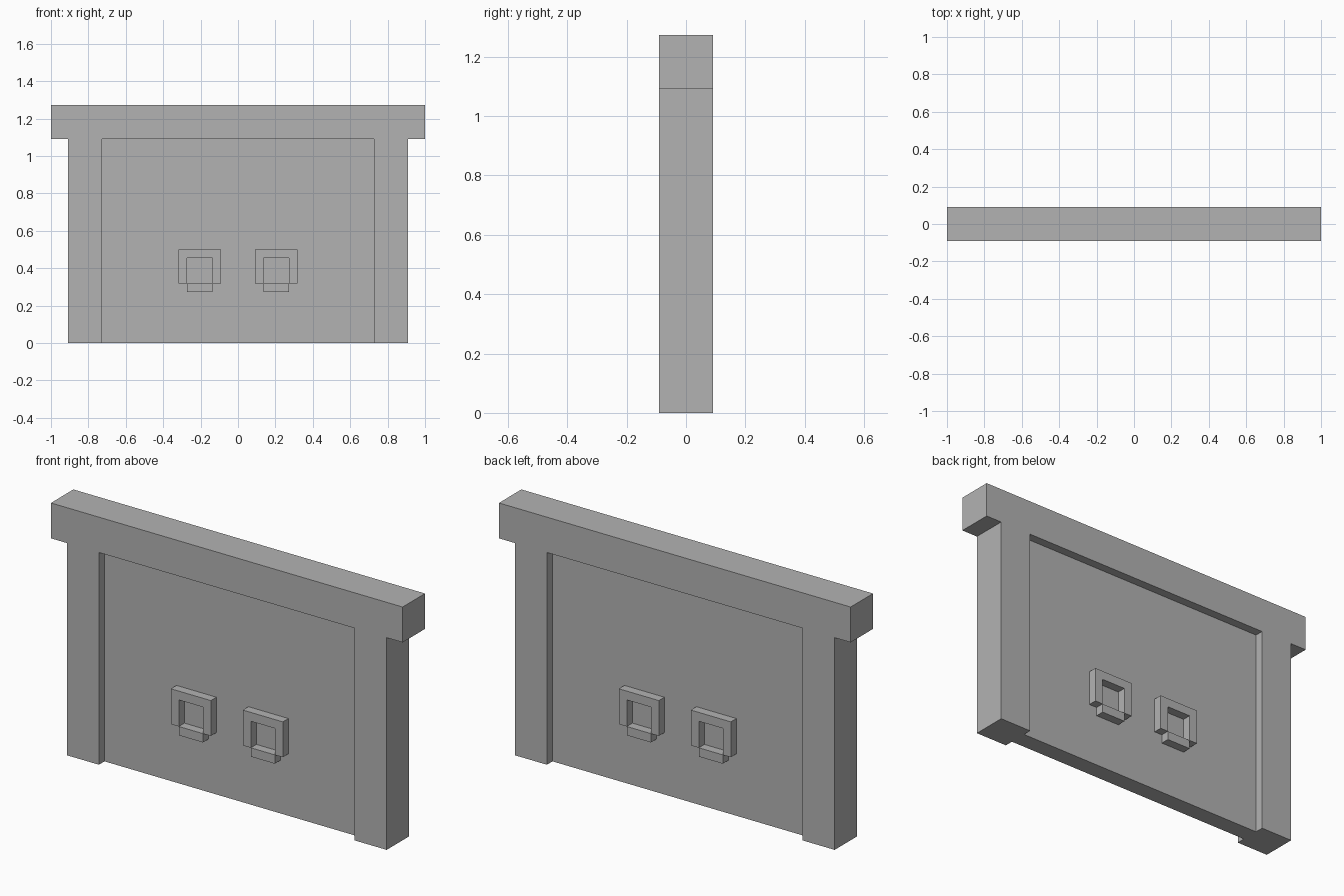
import bpy
import bmesh
from mathutils import Vector

cube = bpy.data.objects.get("Cube")
if cube:
    bpy.data.objects.remove(cube, do_unlink=True)

U = 1 / 11              # module that every dimension is a multiple of
FRAME_Y = U             # half depth of the frame
PANEL_Y = U / 2         # half depth of the recessed panel

grey = bpy.data.materials.new("plain grey")
grey.use_nodes = True
colour = (0.45, 0.45, 0.45, 1)
grey.diffuse_color = colour
grey.node_tree.nodes["Principled BSDF"].inputs["Base Color"].default_value = colour


def prism(name, outline, y0, y1):
    """Extrude an x-z outline, given in modules, from y0 to y1."""
    bm = bmesh.new()
    face = bm.faces.new([bm.verts.new((x * U, y0, z * U)) for x, z in outline])
    extruded = bmesh.ops.extrude_face_region(bm, geom=[face])["geom"]
    moved = [v for v in extruded if isinstance(v, bmesh.types.BMVert)]
    bmesh.ops.translate(bm, verts=moved, vec=Vector((0, y1 - y0, 0)))
    bmesh.ops.recalc_face_normals(bm, faces=bm.faces)
    mesh = bpy.data.meshes.new(name)
    bm.to_mesh(mesh)
    bm.free()
    mesh.materials.append(grey)
    obj = bpy.data.objects.new(name, mesh)
    bpy.context.collection.objects.link(obj)
    return obj


def rect(x0, x1, z0, z1):
    return [(x0, z0), (x1, z0), (x1, z1), (x0, z1)]


# Door frame: two posts under an overhanging lintel
half = [(8, 12), (8, 0), (10, 0), (10, 12), (11, 12), (11, 14)]
prism("door_frame", half + [(-x, z) for x, z in reversed(half)], -FRAME_Y, FRAME_Y)

# Recessed door panel
prism("door_panel", rect(-8, 8, 0, 12), -PANEL_Y, PANEL_Y)

# Pull handles on both faces: an arch with a small bar below its opening
arch = [(1, 3.5), (1.5, 3.5), (1.5, 5), (3, 5), (3, 3.5), (3.5, 3.5), (3.5, 5.5), (1, 5.5)]
bar = rect(1.5, 3, 3, 3.5)
for face_name, y in (("front", -1), ("back", 1)):
    for side_name, x in (("left", 1), ("right", -1)):
        for part, outline in (("handle_arch", arch), ("handle_bar", bar)):
            prism(f"{face_name}_{side_name}_{part}",
                  [(px * x, pz) for px, pz in outline], y * PANEL_Y, y * FRAME_Y)
